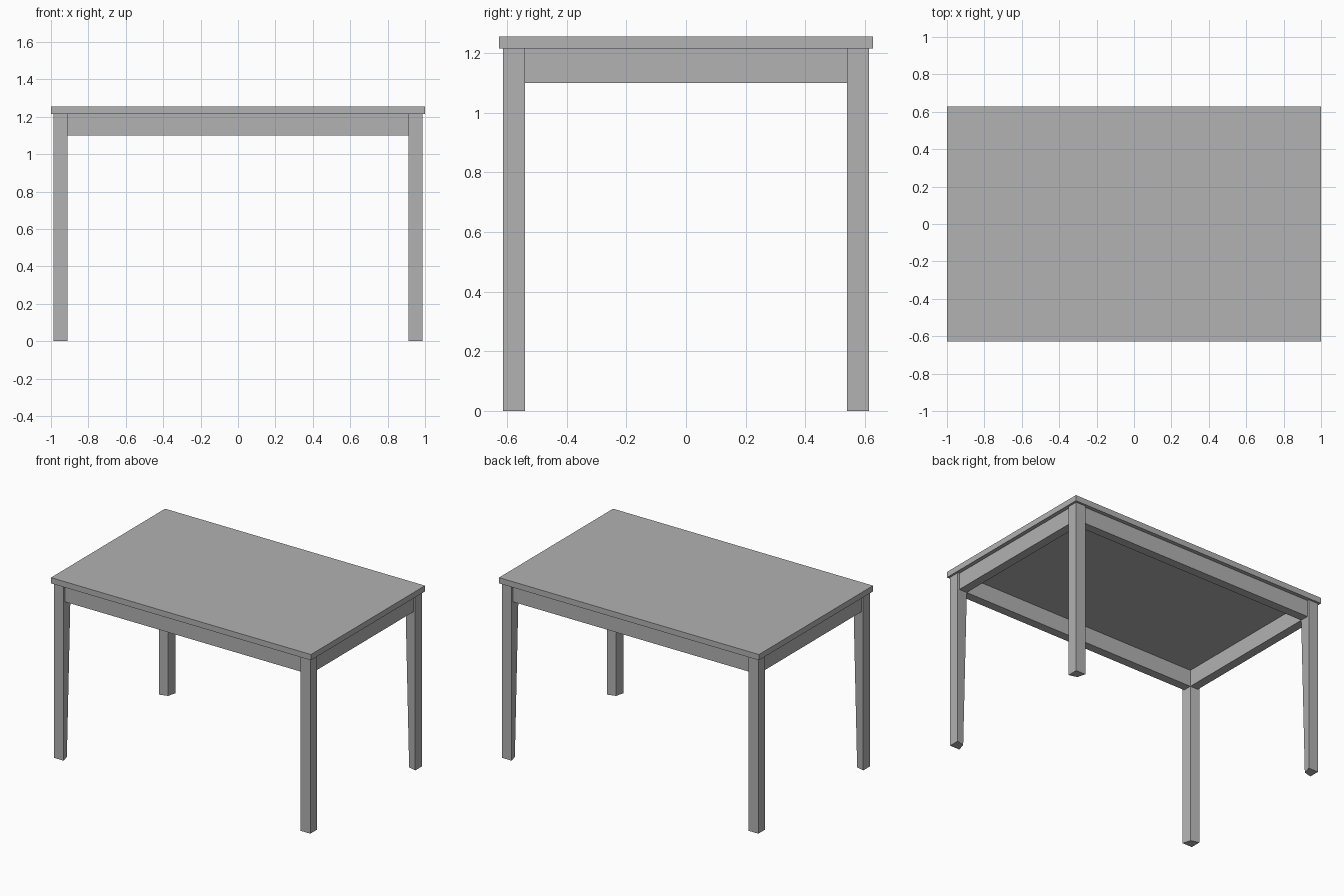
import bpy
import bmesh

cube = bpy.data.objects.get("Cube")
if cube:
    bpy.data.objects.remove(cube, do_unlink=True)

# Key dimensions
HALF_X, HALF_Y, HEIGHT = 1.0, 0.627, 1.255
TOP_Z, APRON_Z = 1.215, 1.10
OVERHANG, LEG, RECESS, TAPER = 0.014, 0.074, 0.013, 0.016
LEG_X, LEG_Y = HALF_X - OVERHANG, HALF_Y - OVERHANG

grey = bpy.data.materials.new("plain grey")
grey.use_nodes = True
colour = (0.445, 0.445, 0.445, 1)
grey.diffuse_color = colour
grey.node_tree.nodes["Principled BSDF"].inputs["Base Color"].default_value = colour


def finish(name, bm):
    bmesh.ops.recalc_face_normals(bm, faces=bm.faces)
    mesh = bpy.data.meshes.new(name)
    bm.to_mesh(mesh)
    bm.free()
    mesh.materials.append(grey)
    obj = bpy.data.objects.new(name, mesh)
    bpy.context.collection.objects.link(obj)


def box(name, low, high):
    bm = bmesh.new()
    bmesh.ops.create_cube(bm, size=1)
    for v in bm.verts:
        v.co = [a + (b - a) * (c + 0.5) for a, b, c in zip(low, high, v.co)]
    finish(name, bm)


def leg(name, sx, sy):
    """Square post whose inner corner is drawn outward towards the foot."""
    bm = bmesh.new()
    rings = []
    for z, inset in ((0, TAPER), (APRON_Z, 0), (TOP_Z, 0)):
        inner = LEG - inset
        outline = ((0, 0), (LEG, 0), (inner, inner), (0, LEG))
        rings.append([bm.verts.new((sx * (LEG_X - a), sy * (LEG_Y - b), z))
                      for a, b in outline])
    for low, high in zip(rings, rings[1:]):
        for i in range(4):
            j = (i + 1) % 4
            bm.faces.new((low[i], low[j], high[j], high[i]))
    bm.faces.new(rings[0])
    bm.faces.new(rings[-1])
    finish(name, bm)


# Table top
box("table_top", (-HALF_X, -HALF_Y, TOP_Z), (HALF_X, HALF_Y, HEIGHT))

# Legs
for y_name, sy in (("front", -1), ("back", 1)):
    for x_name, sx in (("right", -1), ("left", 1)):
        leg(f"{y_name}_{x_name}_leg", sx, sy)

# Aprons, set back from the outer leg faces and flush with the inner ones
in_x, in_y = LEG_X - LEG, LEG_Y - LEG
for name, s in (("front_apron", -1), ("back_apron", 1)):
    y0, y1 = sorted((s * in_y, s * (LEG_Y - RECESS)))
    box(name, (-in_x, y0, APRON_Z), (in_x, y1, TOP_Z))
for name, s in (("right_apron", -1), ("left_apron", 1)):
    x0, x1 = sorted((s * in_x, s * (LEG_X - RECESS)))
    box(name, (x0, -in_y, APRON_Z), (x1, in_y, TOP_Z))
